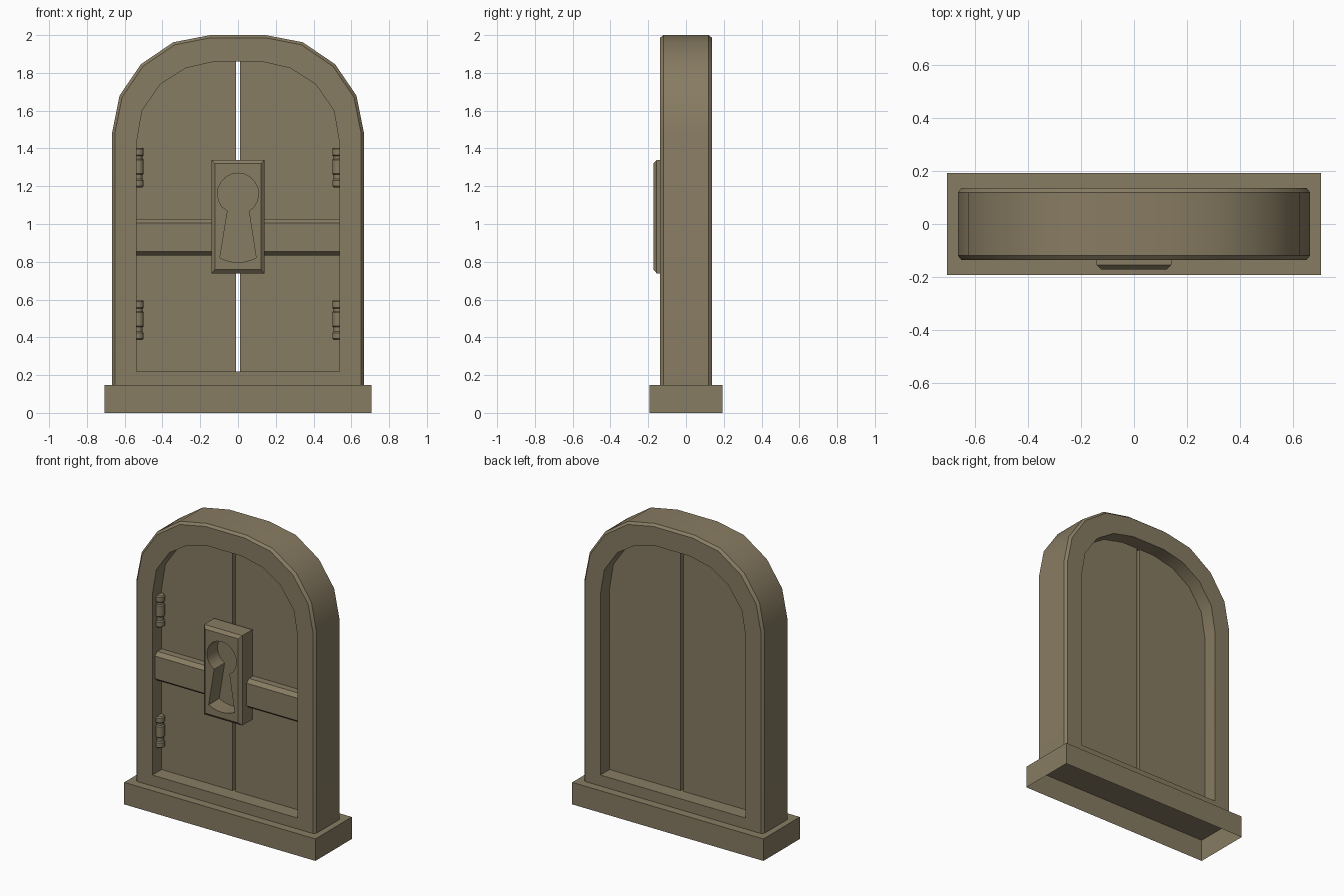
import bpy, bmesh, math

if "Cube" in bpy.data.objects:
    bpy.data.objects.remove(bpy.data.objects["Cube"])

# Dark bronze brown for every part
bronze = bpy.data.materials.new("bronze")
bronze.diffuse_color = (0.245, 0.2, 0.123, 1)
bronze.use_nodes = True
bronze.node_tree.nodes["Principled BSDF"].inputs["Base Color"].default_value = bronze.diffuse_color


def new_object(name, bm, smooth=True):
    bmesh.ops.recalc_face_normals(bm, faces=bm.faces)
    mesh = bpy.data.meshes.new(name)
    bm.to_mesh(mesh)
    bm.free()
    mesh.materials.append(bronze)
    obj = bpy.data.objects.new(name, mesh)
    bpy.context.collection.objects.link(obj)
    if smooth:
        bpy.ops.object.select_all(action='DESELECT')
        obj.select_set(True)
        bpy.context.view_layer.objects.active = obj
        bpy.ops.object.shade_smooth_by_angle(angle=math.radians(30))
    return obj


def ring(bm, points, y):
    """Loop of vertices from x, z points at depth y."""
    return [bm.verts.new((x, y, z)) for x, z in points]


def bridge(bm, a, b):
    n = len(a)
    for i in range(n):
        bm.faces.new((a[i], a[(i + 1) % n], b[(i + 1) % n], b[i]))


def mirrored(half):
    """Left half of an arch outline, continued down the right side."""
    return half + [(-x, z) for x, z in reversed(half)]


def rect(w, z0, z1):
    return [(-w, z0), (-w, z1), (w, z1), (w, z0)]


# Base plinth, open underneath
bm = bmesh.new()
bmesh.ops.create_cube(bm, size=1)
for v in bm.verts:
    v.co = (v.co.x * 1.414, v.co.y * 0.384, (v.co.z + 0.5) * 0.147)
bottom = min(bm.faces, key=lambda f: f.calc_center_median().z)
bmesh.ops.delete(bm, geom=[bottom], context='FACES_ONLY')
new_object("base", bm, False)

# Arched frame with chamfered outer edges
outer = mirrored([(-0.666, 0.147), (-0.666, 1.485), (-0.627, 1.68),
                  (-0.514, 1.846), (-0.343, 1.962), (-0.147, 2.0)])
opening_half = [(-0.537, 0.22), (-0.537, 1.43), (-0.508, 1.60),
                (-0.411, 1.74), (-0.277, 1.825), (-0.125, 1.86)]
opening = mirrored(opening_half)
chamfer = [(x * 0.979, z if z < 0.2 else 1 + (z - 1) * 0.986) for x, z in outer]
bm = bmesh.new()
loops = [ring(bm, p, y) for p, y in ((opening, -0.137), (chamfer, -0.137),
                                     (outer, -0.12), (outer, 0.12),
                                     (chamfer, 0.137), (opening, 0.137))]
for i in range(6):
    bridge(bm, loops[i], loops[(i + 1) % 6])
new_object("arch_frame", bm)

# Recessed double doors, with a narrow gap between them
for name, s in (("left_door", 1), ("right_door", -1)):
    points = [(s * x, z) for x, z in
              opening_half + [(-0.011, 1.86), (-0.011, 0.22)]]
    bm = bmesh.new()
    front, back = ring(bm, points, -0.04), ring(bm, points, 0.04)
    bridge(bm, front, back)
    bm.faces.new(front)
    bm.faces.new(back)
    new_object(name, bm, False)

# Cross bars with chamfered top and bottom edges, one on each door
bar = [(-0.04, 0.833), (-0.085, 0.833), (-0.11, 0.854),
       (-0.11, 1.005), (-0.085, 1.027), (-0.04, 1.027)]
for name, s in (("left_bar", -1), ("right_bar", 1)):
    bm = bmesh.new()
    ends = [[bm.verts.new((s * x, y, z)) for y, z in bar] for x in (0.125, 0.537)]
    bridge(bm, *ends)
    for end in ends:
        bm.faces.new(end)
    new_object(name, bm, False)

# Lock block with a recessed keyhole
keyhole = []
for i in range(1, 17):
    a = math.radians(238 - i * 296 / 16)
    keyhole.append((0.109 * math.cos(a), 1.16 + 0.109 * math.sin(a)))
for i in range(7):
    x = 0.096 * (1 - i / 3)
    keyhole.append((x, 0.797 + 2.6 * x * x))
keyhole.append((-0.055, 1.07))
bm = bmesh.new()
back = ring(bm, rect(0.141, 0.739, 1.34), -0.05)
side = ring(bm, rect(0.141, 0.739, 1.34), -0.155)
face = ring(bm, rect(0.122, 0.759, 1.32), -0.173)
hole = ring(bm, keyhole, -0.173)
floor = ring(bm, keyhole, -0.062)
bridge(bm, back, side)
bridge(bm, side, face)
bridge(bm, hole, floor)
bm.faces.new(back)
bm.faces.new(floor)
rim = [bm.edges.get((l[i - 1], l[i])) for l in (face, hole) for i in range(len(l))]
bmesh.ops.triangle_fill(bm, edges=rim, use_beauty=True)
new_object("lock", bm)

# Hinges: turned barrels with a knob at each end
profile = [(0.024, 0.0), (0.031, 0.007), (0.031, 0.037), (0.024, 0.044),
           (0.024, 0.068), (0.031, 0.075), (0.031, 0.145), (0.024, 0.152),
           (0.024, 0.166), (0.031, 0.173), (0.031, 0.203), (0.024, 0.21)]
SIDES = 14
for side_name, x in (("left", -0.53), ("right", 0.53)):
    for level, z0 in (("lower", 0.386), ("upper", 1.193)):
        bm = bmesh.new()
        rings = []
        for r, z in profile:
            angles = [2 * math.pi * k / SIDES for k in range(SIDES)]
            rings.append([bm.verts.new((x + r * math.cos(a),
                                        -0.068 + r * math.sin(a),
                                        z0 + z)) for a in angles])
        for a, b in zip(rings, rings[1:]):
            bridge(bm, a, b)
        bm.faces.new(rings[0])
        bm.faces.new(rings[-1])
        new_object(f"{side_name}_{level}_hinge", bm)
